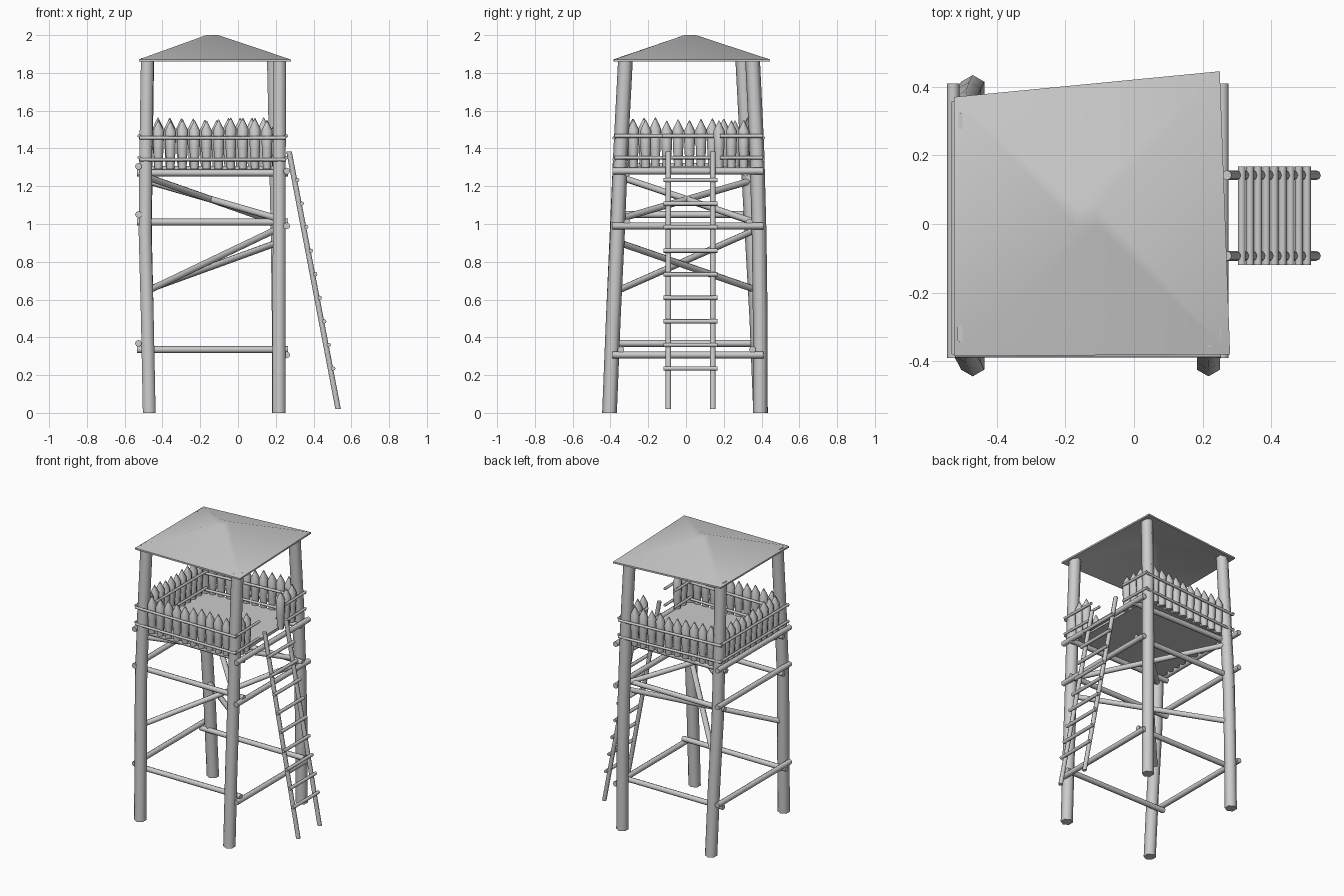
import bpy, bmesh, math, random
from mathutils import Vector as V

if "Cube" in bpy.data.objects:
    bpy.data.objects.remove(bpy.data.objects["Cube"])

random.seed(4)


def finish(name, bm, angle=65):
    bmesh.ops.recalc_face_normals(bm, faces=bm.faces)
    me = bpy.data.meshes.new(name)
    bm.to_mesh(me)
    bm.free()
    me.shade_smooth()
    me.set_sharp_from_angle(angle=math.radians(angle))
    ob = bpy.data.objects.new(name, me)
    bpy.context.collection.objects.link(ob)
    return ob


def tube(bm, path, radii, sides=8):
    """Capped round pole through the points of path, one radius per point."""
    path = [V(p) for p in path]
    if not isinstance(radii, (list, tuple)):
        radii = [radii] * len(path)
    d = (path[-1] - path[0]).normalized()
    if abs(d.z) > 0.8:
        d = V((0, 0, 1))          # upright poles keep level ends
        u = V((0, 1, 0))
    else:
        u = V((0, 0, 1))
    w = d.cross(u).normalized()
    u = w.cross(d)
    rings = []
    for p, r in zip(path, radii):
        rings.append([bm.verts.new(p + r * (math.cos(a) * u + math.sin(a) * w))
                      for a in (2 * math.pi * i / sides for i in range(sides))])
    for a, b in zip(rings, rings[1:]):
        for i in range(sides):
            j = (i + 1) % sides
            bm.faces.new((a[i], a[j], b[j], b[i]))
    bm.faces.new(rings[0])
    bm.faces.new(rings[-1])


def poles(name, segments, r, sides=8):
    bm = bmesh.new()
    for s in segments:
        tube(bm, s, r, sides)
    return finish(name, bm)


# Four corner posts, slightly bowed and leaning inwards
posts = {
    "front_left_post": [(-.47, -.405, 0), (-.48, -.385, .5), (-.492, -.365, .95), (-.488, -.345, 1.4), (-.48, -.32, 1.88)],
    "back_left_post": [(-.47, .395, 0), (-.48, .375, .5), (-.49, .35, .95), (-.485, .325, 1.4), (-.478, .3, 1.88)],
    "front_right_post": [(.217, -.405, 0), (.217, -.385, .5), (.218, -.363, .95), (.219, -.345, 1.4), (.22, -.32, 1.88)],
    "back_right_post": [(.215, .393, 0), (.213, .393, .5), (.207, .387, .95), (.198, .375, 1.4), (.187, .352, 1.88)],
}
for name, path in posts.items():
    poles(name, [path], .039, 6)

# Horizontal beams: front/back run inside the posts, left/right outside
segs = []
for z, yf, yb in ((.335, -.345, .352), (1.01, -.312, .335), (1.27, -.31, .315)):
    segs += [[(-.535, y, z), (.265, y, z)] for y in (yf, yb)]
poles("front_back_beams", segs, .018)
segs = [[(-.527, -.39, z), (-.527, .41, z)] for z in (.368, 1.05, 1.305)]
segs += [[(.258, -.39, z), (.258, .41, z)] for z in (.307, .99, 1.28)]
poles("side_beams", segs, .018)

# Diagonal braces crossing between opposite posts
poles("cross_braces", [
    [(-.47, -.355, .65), (.2, .37, .97)],
    [(-.47, .36, .655), (.205, -.35, .90)],
    [(-.47, -.335, 1.245), (.2, .36, 1.01)],
    [(-.47, .33, 1.225), (.205, -.34, 1.03)]], .018)

# Platform floor slab
bm = bmesh.new()
floor = [(-.485, -.335), (.215, -.335), (.2, .36), (-.485, .325)]
lo = [bm.verts.new((x, y, 1.288)) for x, y in floor]
hi = [bm.verts.new((x, y, 1.308)) for x, y in floor]
bm.faces.new(lo)
bm.faces.new(hi)
for i in range(4):
    j = (i + 1) % 4
    bm.faces.new((lo[i], lo[j], hi[j], hi[i]))
finish("platform_floor", bm, 30)

# Pointed palisade stakes on each side; right side leaves a gap for the ladder
corner = [V((-.487, -.345, 0)), V((.219, -.345, 0)), V((.2, .372, 0)), V((-.487, .322, 0))]
for k, side in enumerate(("front", "right", "back", "left")):
    a, b = corner[k], corner[(k + 1) % 4]
    bm = bmesh.new()
    n = 10
    for i in range(n):
        p = a.lerp(b, .093 + .814 * i / (n - 1))
        if side == "right" and -.15 < p.y < .15:
            continue
        h = random.uniform(-.012, .008)
        tube(bm, [p + V((0, 0, z)) for z in (1.292, 1.40, 1.50 + h, 1.557 + h)],
             [.021, .027, .03, .002], 8)
    finish(side + "_palisade", bm, 50)

    # Rails binding the stakes, outside and inside
    d = (b - a).normalized()
    out = V((d.y, -d.x, 0))
    spans = [(0, 1)]
    if side == "right":
        spans = [(0, .31), (.73, 1)]
    segs = []
    dz = .006 if k % 2 else -.004
    for off, ext in ((.036, .035), (-.033, -.02)):
        for z in (1.345, 1.46):
            for s, e in spans:
                p = a.lerp(b, s) - d * (ext if s == 0 else 0)
                q = a.lerp(b, e) + d * (ext if e == 1 else 0)
                up = out * off + V((0, 0, z + dz))
                segs.append([p + up, q + up])
    poles(side + "_rails", segs, .0095, 6)


# Ladder leaning against the right side
def ladder_x(z):
    return .27 + .26 * (1.385 - z) / 1.365


poles("ladder_poles", [[(ladder_x(.02), y, .02), (ladder_x(1.385), y, 1.385)]
                       for y in (-.093, .142)], .0145)
poles("ladder_rungs", [[(ladder_x(z) + .015, -.12, z), (ladder_x(z) + .015, .167, z)]
                       for z in (.235 + .1247 * i for i in range(9))], .0115)

# Thin hipped roof with a blunt top and hollow underside
bm = bmesh.new()
eave = [V((-.525, -.385, 1.86)), V((.28, -.38, 1.86)), V((.25, .445, 1.86)), V((-.525, .37, 1.86))]
top = [V((x, y, 2.0)) for x, y in ((-.168, -.008), (-.106, -.008), (-.108, .052), (-.168, .05))]


def ring(t, dz):
    return [bm.verts.new(e.lerp(c, t) + V((0, 0, dz))) for e, c in zip(eave, top)]


rings = [ring(1, -.014), ring(0, 0), ring(0, .011), ring(1, 0)]
for r, s in zip(rings, rings[1:]):
    for i in range(4):
        j = (i + 1) % 4
        bm.faces.new((r[i], r[j], s[j], s[i]))
bm.faces.new(rings[0])
bm.faces.new(rings[-1])
finish("roof", bm, 50)
